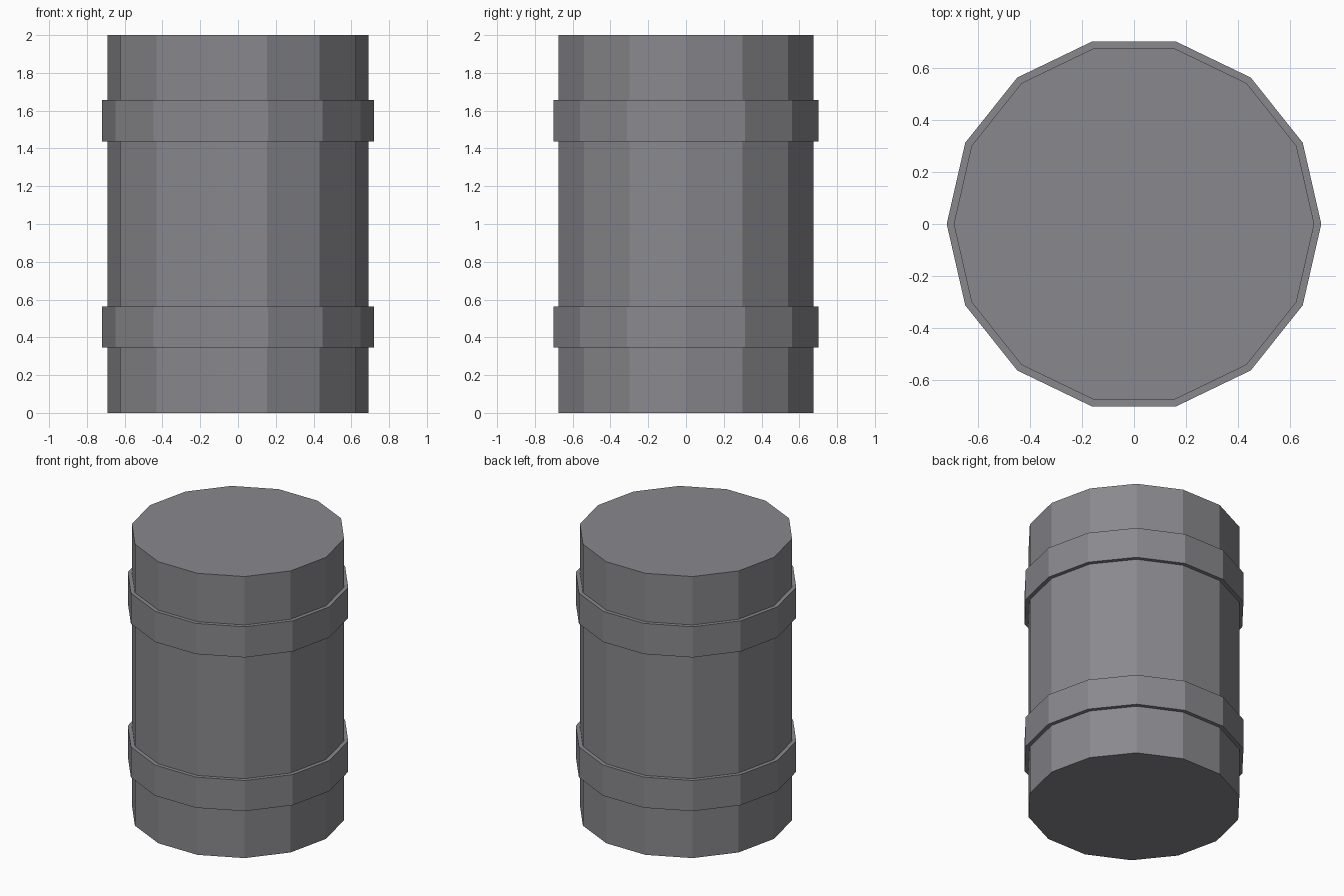
import bpy, bmesh, math

if "Cube" in bpy.data.objects:
    bpy.data.objects.remove(bpy.data.objects["Cube"])

SIDES = 14

grey = bpy.data.materials.new("steel grey")
grey.diffuse_color = (0.25, 0.25, 0.27, 1)
grey.use_nodes = True
grey.node_tree.nodes["Principled BSDF"].inputs["Base Color"].default_value = grey.diffuse_color


def ring(bm, r, z):
    return [bm.verts.new((r * math.cos(2 * math.pi * i / SIDES),
                          r * math.sin(2 * math.pi * i / SIDES), z))
            for i in range(SIDES)]


def lathe(name, profile, closed):
    """Spin (radius, z) points; closed profiles make a ring, open ones get caps."""
    bm = bmesh.new()
    rings = [ring(bm, r, z) for r, z in profile]
    pairs = list(zip(rings, rings[1:]))
    if closed:
        pairs.append((rings[-1], rings[0]))
    else:
        bm.faces.new(rings[0])
        bm.faces.new(rings[-1])
    for a, b in pairs:
        for i in range(SIDES):
            j = (i + 1) % SIDES
            bm.faces.new((a[i], a[j], b[j], b[i]))
    bmesh.ops.recalc_face_normals(bm, faces=bm.faces)
    mesh = bpy.data.meshes.new(name)
    bm.to_mesh(mesh)
    bm.free()
    mesh.materials.append(grey)
    obj = bpy.data.objects.new(name, mesh)
    bpy.context.collection.objects.link(obj)
    return obj


# Drum body
R, BAND_R = 0.692, 0.719
lathe("drum_body", [(R, 0), (R, 2)], False)

# Two raised hoops around the body
for name, z0, z1 in (("lower_hoop", 0.346, 0.564), ("upper_hoop", 1.438, 1.656)):
    lathe(name, [(R - 0.01, z0), (BAND_R, z0), (BAND_R, z1), (R - 0.01, z1)], True)
